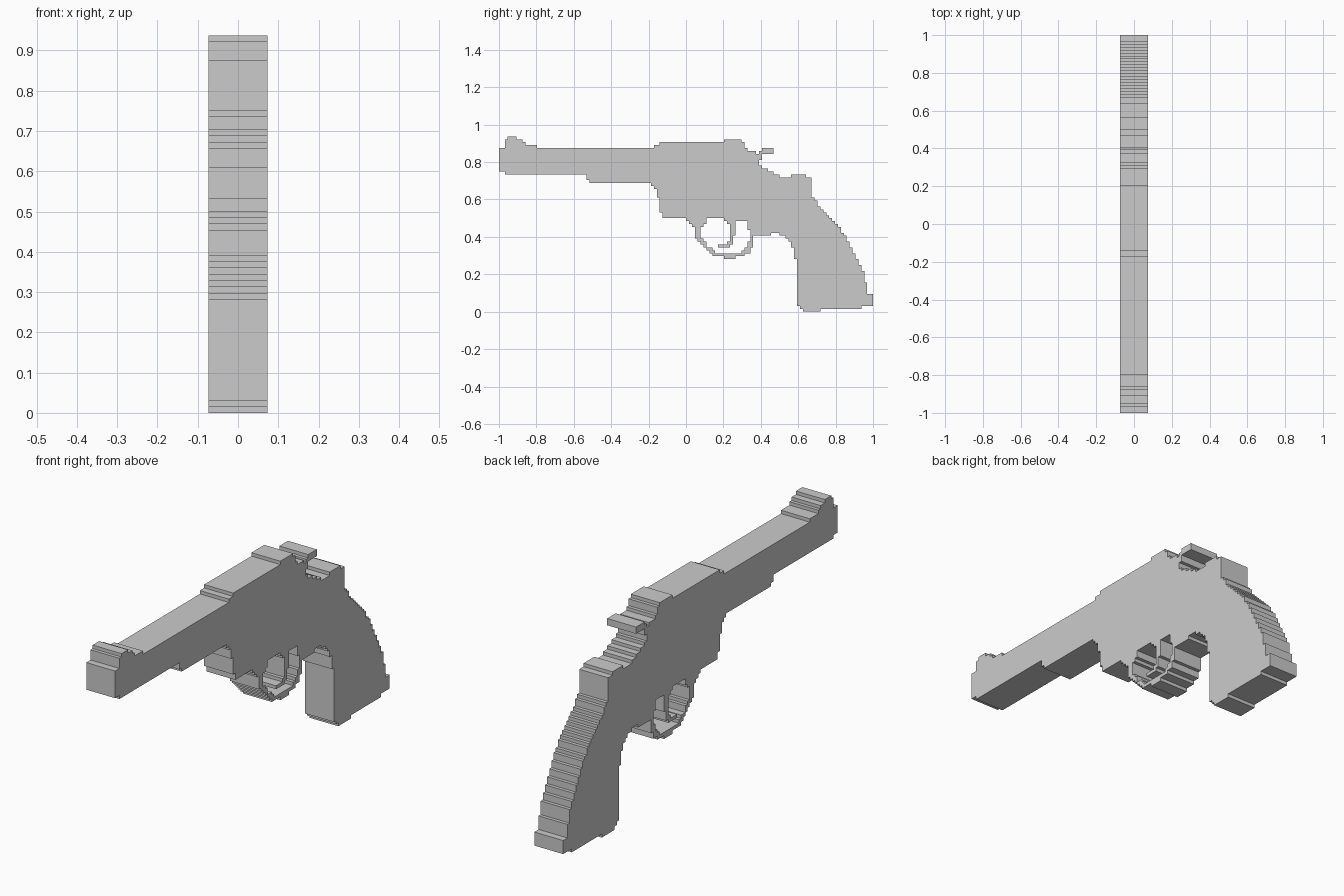
import bpy, bmesh, math

CELL = 2 / 128      # step size of the blocky outline
HALF = 0.0737       # half thickness


def inside(y, z, poly):
    hit = False
    for (y1, z1), (y2, z2) in zip(poly, poly[1:] + poly[:1]):
        if (z1 > z) != (z2 > z) and y < y1 + (z - z1) * (y2 - y1) / (z2 - z1):
            hit = not hit
    return hit


def cells(poly):
    """Grid cells whose centre lies in a (y, z) profile."""
    return {(i, k) for i in range(128) for k in range(60)
            if inside(-1 + (i + .5) * CELL, (k + .5) * CELL, poly)}


# Side profiles as (y, z)
barrel = [(-1, .75), (-1, .87), (-.97, .88), (-.96, .925), (-.95, .94), (-.92, .94),
          (-.90, .922), (-.88, .92), (-.86, .89), (-.80, .89), (-.80, .875),
          (-.17, .875), (-.17, .69), (-.51, .69), (-.54, .734), (-.97, .734), (-.97, .75)]
frame = [(-.18, .875), (-.17, .89), (-.145, .89), (-.145, .906), (.20, .906), (.20, .922),
         (.30, .922), (.31, .875), (.33, .875), (.34, .86), (.37, .858), (.37, .844),
         (.40, .844), (.39, .79), (.43, .76), (.46, .745), (.49, .73), (.50, .72),
         (.50, .42), (.45, .42), (.45, .405), (.36, .405), (.345, .5), (0, .5),
         (-.13, .502), (-.14, .58), (-.16, .65), (-.19, .69)]
grip = [(.49, .72), (.57, .72), (.57, .734), (.64, .734), (.64, .72), (.665, .715),
        (.665, .64), (.69, .60), (.715, .56), (.765, .51), (.81, .46), (.855, .40),
        (.89, .335), (.92, .275), (.94, .23), (.955, .19), (.967, .11), (1, .08),
        (1, .045), (.985, .03), (.94, .03), (.94, .016), (.716, .016), (.716, 0),
        (.625, 0), (.61, .016), (.595, .04), (.595, .235), (.58, .31), (.56, .37),
        (.53, .40), (.49, .42)]
hammer = [(.37, .80), (.38, .845), (.405, .86), (.405, .875), (.469, .875),
          (.469, .844), (.42, .844), (.40, .82), (.395, .79)]
guard = [(0, .5), (.01, .48), (.04, .45), (.055, .39), (.10, .345), (.14, .30),
         (.20, .297), (.20, .283), (.265, .283), (.265, .297), (.31, .30), (.35, .33),
         (.36, .40), (.37, .41), (.355, .52), (0, .52)]
opening = [(.075, .45), (.11, .48), (.11, .5), (.205, .5), (.225, .47), (.25, .47),
           (.27, .485), (.32, .485), (.335, .45), (.345, .40), (.325, .34), (.28, .314),
           (.165, .314), (.12, .345), (.09, .39), (.075, .42)]
trigger = [(.225, .48), (.23, .45), (.238, .41), (.23, .38), (.205, .36), (.165, .36),
           (.165, .342), (.22, .342), (.242, .36), (.257, .40), (.262, .45), (.27, .49)]

hole = cells(opening)
raw = {"barrel": cells(barrel), "frame": cells(frame) - hole, "grip": cells(grip),
       "hammer": cells(hammer), "trigger_guard": cells(guard) - hole,
       "trigger": cells(trigger)}
solid = set().union(*raw.values())


def build(name, own):
    """Extrude cells along x, leaving out walls where parts join."""
    bm = bmesh.new()
    verts = {}

    def v(s, i, k):
        if (s, i, k) not in verts:
            verts[s, i, k] = bm.verts.new((s * HALF, -1 + i * CELL, k * CELL))
        return verts[s, i, k]

    for i, k in sorted(own):
        ring = [(i, k), (i + 1, k), (i + 1, k + 1), (i, k + 1)]
        bm.faces.new([v(1, *c) for c in ring])
        bm.faces.new([v(-1, *c) for c in reversed(ring)])
        neighbours = [(i, k - 1), (i + 1, k), (i, k + 1), (i - 1, k)]
        for n, near in enumerate(neighbours):
            if near not in solid:
                a, b = ring[n], ring[(n + 1) % 4]
                bm.faces.new([v(-1, *a), v(-1, *b), v(1, *b), v(1, *a)])
    # Merge coplanar cells into large flat faces
    bmesh.ops.dissolve_limit(bm, angle_limit=math.radians(1),
                             verts=bm.verts[:], edges=bm.edges[:])
    mesh = bpy.data.meshes.new(name)
    bm.to_mesh(mesh)
    bm.free()
    bpy.context.collection.objects.link(bpy.data.objects.new(name, mesh))


# Each part keeps only cells not already used by an earlier part
used = set()
for name, part in raw.items():
    build(name, part - used)
    used |= part
